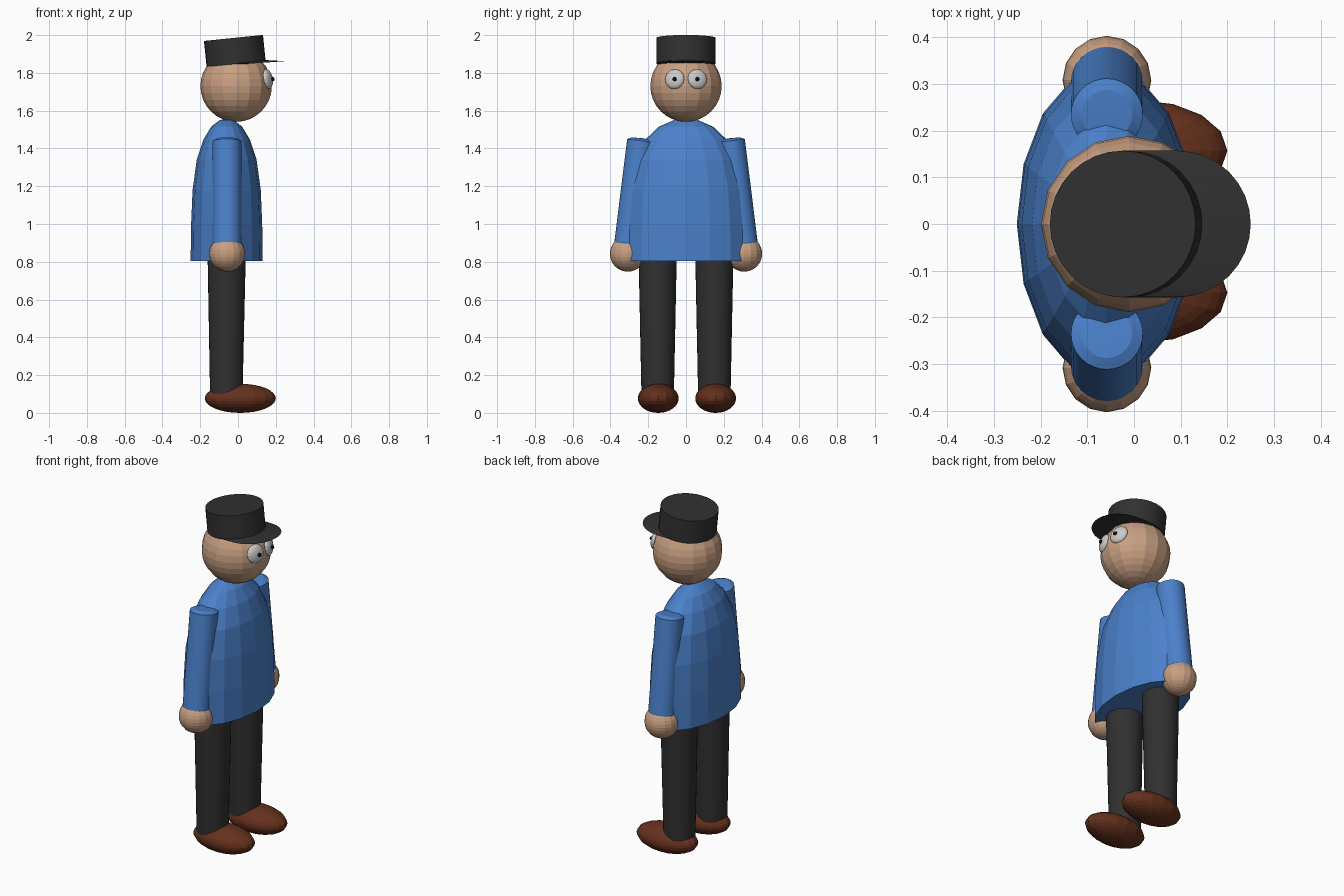
import bpy, bmesh, math
from mathutils import Vector, Matrix

if "Cube" in bpy.data.objects:
    bpy.data.objects.remove(bpy.data.objects["Cube"])


def material(name, rgb):
    m = bpy.data.materials.new(name)
    m.diffuse_color = (*rgb, 1)
    m.use_nodes = True
    m.node_tree.nodes["Principled BSDF"].inputs["Base Color"].default_value = m.diffuse_color
    return m


SKIN = material("skin", (0.58, 0.35, 0.22))
BLUE = material("blue_cloth", (0.07, 0.22, 0.60))
DARK = material("dark_cloth", (0.03, 0.03, 0.03))
BROWN = material("brown_leather", (0.13, 0.03, 0.012))
BLACK = material("black", (0.005, 0.005, 0.005))


def finish(name, bm, mat=None, smooth=False):
    bmesh.ops.recalc_face_normals(bm, faces=bm.faces[:])
    me = bpy.data.meshes.new(name)
    bm.to_mesh(me)
    bm.free()
    ob = bpy.data.objects.new(name, me)
    bpy.context.collection.objects.link(ob)
    if mat:
        me.materials.append(mat)
    if smooth:
        bpy.ops.object.select_all(action='DESELECT')
        ob.select_set(True)
        bpy.context.view_layer.objects.active = ob
        bpy.ops.object.shade_smooth_by_angle(angle=math.radians(25))
    return ob


def ball(name, centre, radii, mat=None, normal=None, segs=16, rings=16):
    """Faceted ellipsoid; its z axis points along normal."""
    bm = bmesh.new()
    bmesh.ops.create_uvsphere(bm, u_segments=segs, v_segments=rings, radius=1)
    rot = Vector(normal or (0, 0, 1)).to_track_quat('Z', 'Y').to_matrix().to_4x4()
    bm.transform(Matrix.Translation(centre) @ rot @ Matrix.Diagonal((*radii, 1)))
    return finish(name, bm, mat)


def lathe(name, profile, segs, mat, matrix, smooth):
    """Closed stack of rings from (radius, height) pairs."""
    bm = bmesh.new()
    loops = []
    for r, z in profile:
        if r == 0:
            loops.append([bm.verts.new((0, 0, z))])
        else:
            loops.append([bm.verts.new((r * math.cos(2 * math.pi * i / segs),
                                        r * math.sin(2 * math.pi * i / segs), z))
                          for i in range(segs)])
    for a, b in zip(loops, loops[1:]):
        for i in range(segs):
            j = (i + 1) % segs
            if len(b) == 1:
                bm.faces.new((a[i], a[j], b[0]))
            else:
                bm.faces.new((a[i], a[j], b[j], b[i]))
    bm.faces.new(loops[0][::-1])
    if len(loops[-1]) > 1:
        bm.faces.new(loops[-1])
    bm.transform(matrix)
    return finish(name, bm, mat, smooth)


def limb(name, start, end, r0, r1, mat, dome=0.0):
    """Round bar between two points, optionally with a shallow domed end."""
    start, end = Vector(start), Vector(end)
    length = (end - start).length
    rot = (end - start).to_track_quat('Z', 'Y').to_matrix().to_4x4()
    profile = [(r0, 0), (r1, length)]
    if dome:
        profile += [(r1 * 0.7, length + dome), (0, length + dome * 1.2)]
    return lathe(name, profile, 32, mat, Matrix.Translation(start) @ rot, True)


# Head
ball("head", (-0.01, 0, 1.73), (0.189, 0.189, 0.189), SKIN)

# Torso: bell-shaped coat with a flat underside
coat = [(1, 0.805), (0.985, 1.0), (0.945, 1.18), (0.83, 1.34), (0.65, 1.445),
        (0.43, 1.515), (0.19, 1.55), (0, 1.558)]
lathe("coat", coat, 16, BLUE,
      Matrix.Translation((-0.06, 0, 0)) @ Matrix.Diagonal((0.191, 0.335, 1, 1)), False)

# Limbs, feet and eyes on both sides
for side, s in (("right", -1), ("left", 1)):
    limb(side + "_arm", (-0.058, s * 0.306, 0.87), (-0.058, s * 0.235, 1.44),
         0.077, 0.077, BLUE, 0.012)
    ball(side + "_hand", (-0.058, s * 0.308, 0.843), (0.095,) * 3, SKIN)
    limb(side + "_leg", (-0.062, s * 0.15, 0.10), (-0.06, s * 0.15, 0.83),
         0.086, 0.101, DARK)
    ball(side + "_shoe", (0.012, s * 0.152 + 0.005, 0.077), (0.188, 0.108, 0.077), BROWN)
    ball(side + "_eye", (0.156, s * 0.06, 1.767), (0.053, 0.053, 0.024),
         None, (0.17, s * 0.058, 0.03))
    ball(side + "_pupil", (0.183, s * 0.06, 1.767), (0.011,) * 3, BLACK, None, 12, 8)

# Cap crown, tilted back
limb("cap_crown", (-0.01, 0, 1.848), (-0.024, 0, 1.985), 0.157, 0.157, DARK)

# Cap visor: thin wedge swept from the crown's rim forwards
bm = bmesh.new()
for cx, cz, slope in ((-0.01, 1.852, 0.1), (0.093, 1.851, 0.07)):
    for i in range(32):
        a = 2 * math.pi * i / 32
        dx = 0.157 * math.cos(a)
        bm.verts.new((cx + dx, 0.157 * math.sin(a), cz + slope * dx))
hull = bmesh.ops.convex_hull(bm, input=bm.verts[:])
inner = [v for v in hull["geom_interior"] if isinstance(v, bmesh.types.BMVert)]
bmesh.ops.delete(bm, geom=inner, context='VERTS')
finish("cap_visor", bm, DARK)
